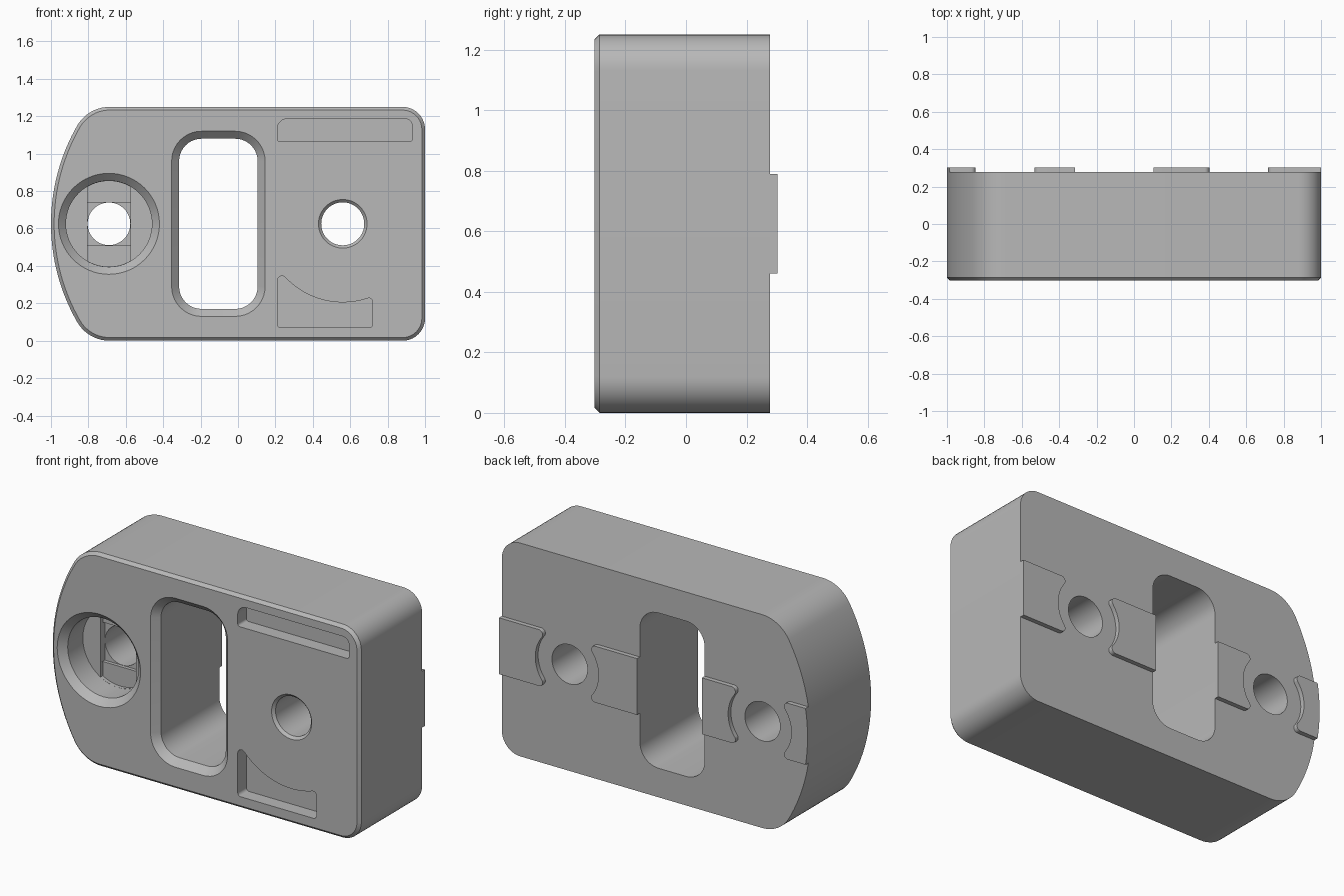
import bpy, bmesh, math

if "Cube" in bpy.data.objects:
    bpy.data.objects.remove(bpy.data.objects["Cube"])

FRONT, BACK, TAB_BACK = -0.303, 0.277, 0.303
MID = 0.625                       # height of the hole axis
BORE_X, HOLE_X, HOLE_R = -0.69, 0.56, 0.115
OUT = FRONT - 0.02                # cutters start ahead of the front face

grey = bpy.data.materials.new("plain grey")
grey.use_nodes = True
grey.diffuse_color = (0.48, 0.48, 0.48, 1)
grey.node_tree.nodes["Principled BSDF"].inputs["Base Color"].default_value = grey.diffuse_color


def arc(cx, cz, r, a, b, n=10):
    """Points on an arc in the xz plane, angles in degrees."""
    angles = [math.radians(a + (b - a) * i / n) for i in range(n + 1)]
    return [(cx + r * math.cos(t), cz + r * math.sin(t)) for t in angles]


def circle(cx, r):
    return arc(cx, MID, r, 0, 360, 64)[:-1]


def rounded(x0, x1, z0, z1, radii):
    """Rectangle with radii: bottom right, top right, top left, bottom left."""
    corners = [(x1, z0, -1, 1), (x1, z1, -1, -1), (x0, z1, 1, -1), (x0, z0, 1, 1)]
    pts = []
    for i, ((x, z, sx, sz), r) in enumerate(zip(corners, radii)):
        pts += arc(x + sx * r, z + sz * r, r, 90 * i - 90, 90 * i)
    return pts


def loft(name, sections):
    """Closed solid through matching loops, given as (y, points)."""
    bm = bmesh.new()
    rings = [[bm.verts.new((x, y, z)) for x, z in pts] for y, pts in sections]
    n = len(rings[0])
    for a, b in zip(rings, rings[1:]):
        for i in range(n):
            j = (i + 1) % n
            bm.faces.new((a[i], a[j], b[j], b[i]))
    bm.faces.new(rings[0])
    bm.faces.new(rings[-1])
    bmesh.ops.remove_doubles(bm, verts=bm.verts, dist=0.0002)
    bmesh.ops.recalc_face_normals(bm, faces=bm.faces)
    mesh = bpy.data.meshes.new(name)
    bm.to_mesh(mesh)
    bm.free()
    mesh.materials.append(grey)
    obj = bpy.data.objects.new(name, mesh)
    bpy.context.collection.objects.link(obj)
    return obj


def activate(obj):
    bpy.ops.object.select_all(action='DESELECT')
    obj.select_set(True)
    bpy.context.view_layer.objects.active = obj


def cut(target, cutter):
    mod = target.modifiers.new("cut", 'BOOLEAN')
    mod.operation, mod.solver, mod.object = 'DIFFERENCE', 'EXACT', cutter
    activate(target)
    bpy.ops.object.modifier_apply(modifier=mod.name)
    bpy.data.objects.remove(cutter)


# Body outline: bowed right-hand side, rounded corners, inset by d
BOW_X, BOW_R, CORNER = 0.054, 1.054, 0.2
low, high = CORNER, 2 * MID - CORNER
fillet_x = BOW_X - math.sqrt((BOW_R - CORNER) ** 2 - (high - MID) ** 2)
BLEND = math.degrees(math.atan2(high - MID, fillet_x - BOW_X))


def outline(d):
    r = 0.12
    return (arc(1 - r, r, r - d, -90, 0) + arc(1 - r, 2 * MID - r, r - d, 0, 90)
            + arc(fillet_x, high, CORNER - d, 90, BLEND)
            + arc(BOW_X, MID, BOW_R - d, BLEND, 360 - BLEND, 32)
            + arc(fillet_x, low, CORNER - d, 360 - BLEND, 270))


body = loft("body", [(FRONT, outline(0.017)), (FRONT + 0.017, outline(0)), (BACK, outline(0))])


# Central window with a chamfered front rim
def window(d):
    return rounded(-0.315 - d, 0.105 + d, 0.17 - d, 1.08 + d, [0.12 + d] * 4)


cut(body, loft("window_cutter", [(OUT, window(0.06)), (FRONT + 0.04, window(0)), (0.4, window(0))]))

# Counterbore, then a slot and a square step, then the through hole
BORE_R, FLOOR, STEP = 0.23, FRONT + 0.18, 0.02
cut(body, loft("bore_cutter", [(OUT, circle(BORE_X, BORE_R + 0.06)),
                               (FRONT + 0.04, circle(BORE_X, BORE_R)),
                               (FLOOR, circle(BORE_X, BORE_R))]))
side = math.degrees(math.acos(HOLE_R / BORE_R))
slot = (arc(BORE_X, MID, BORE_R - 0.001, side, 180 - side, 16)
        + arc(BORE_X, MID, BORE_R - 0.001, 180 + side, 360 - side, 16))
cut(body, loft("slot_cutter", [(FLOOR - 0.03, slot), (FLOOR + STEP, slot)]))
square = [(BORE_X + sx * HOLE_R, MID + sz * HOLE_R)
          for sx, sz in ((-1, -1), (1, -1), (1, 1), (-1, 1))]
cut(body, loft("square_cutter", [(FLOOR - 0.02, square), (FLOOR + 2 * STEP, square)]))
bolt = circle(BORE_X, HOLE_R - 0.001)
cut(body, loft("bolt_cutter", [(FLOOR - 0.01, bolt), (0.4, bolt)]))

# Plain hole with a small chamfer
cut(body, loft("hole_cutter", [(OUT, circle(HOLE_X, HOLE_R + 0.035)),
                               (FRONT + 0.015, circle(HOLE_X, HOLE_R)),
                               (0.4, circle(HOLE_X, HOLE_R))]))

# Shallow pockets in the front face
POCKET = FRONT + 0.08
strip = rounded(0.21, 0.932, 1.065, 1.187, [0.015, 0.04, 0.055, 0.015])
cut(body, loft("strip_cutter", [(OUT, strip), (POCKET, strip)]))

SWEEP = 0.42
lx, lr, rx, rr = 0.235, 0.025, 0.70, 0.02
lz = MID - math.sqrt((SWEEP + lr) ** 2 - (HOLE_X - lx) ** 2)
rz = MID - math.sqrt((SWEEP + rr) ** 2 - (HOLE_X - rx) ** 2)
la = math.degrees(math.atan2(MID - lz, HOLE_X - lx))
ra = math.degrees(math.atan2(MID - rz, HOLE_X - rx))
curved = (arc(lx, lz, lr, 180, la) + arc(HOLE_X, MID, SWEEP, 180 + la, 180 + ra, 24)
          + arc(rx, rz, rr, ra, 0) + arc(0.70, 0.09, 0.02, 0, -90)
          + arc(0.23, 0.09, 0.02, 270, 180))
cut(body, loft("curved_cutter", [(OUT, curved), (POCKET, curved)]))

# Raised tabs on the back, hollowed around the holes
HALF, RING, TIP = 0.165, 0.205, 0.025
tip_z = HALF - TIP
tip_x = math.sqrt((RING + TIP) ** 2 - tip_z ** 2)
tip_a = math.degrees(math.atan2(tip_z, tip_x))


def tab(name, hole_x, s, outer):
    inner = (arc(tip_x, tip_z, TIP, 90, 180 + tip_a) + arc(0, 0, RING, tip_a, -tip_a, 16)
             + arc(tip_x, -tip_z, TIP, 180 - tip_a, 270))
    pts = [(hole_x + s * x, MID + z) for x, z in inner] + outer
    return loft(name, [(BACK, pts), (TAB_BACK, pts)])


def straight(x):
    return [(x, MID - HALF), (x, MID + HALF)]


bow = math.degrees(math.asin(HALF / BOW_R))
parts = [body,
         tab("left_end_tab", HOLE_X, 1, straight(1.0)),
         tab("left_window_tab", HOLE_X, -1, straight(0.105)),
         tab("right_window_tab", BORE_X, 1, straight(-0.315)),
         tab("right_end_tab", BORE_X, -1, arc(BOW_X, MID, BOW_R, 180 + bow, 180 - bow))]

for part in parts:
    activate(part)
    bpy.ops.object.shade_smooth_by_angle(angle=math.radians(25))
